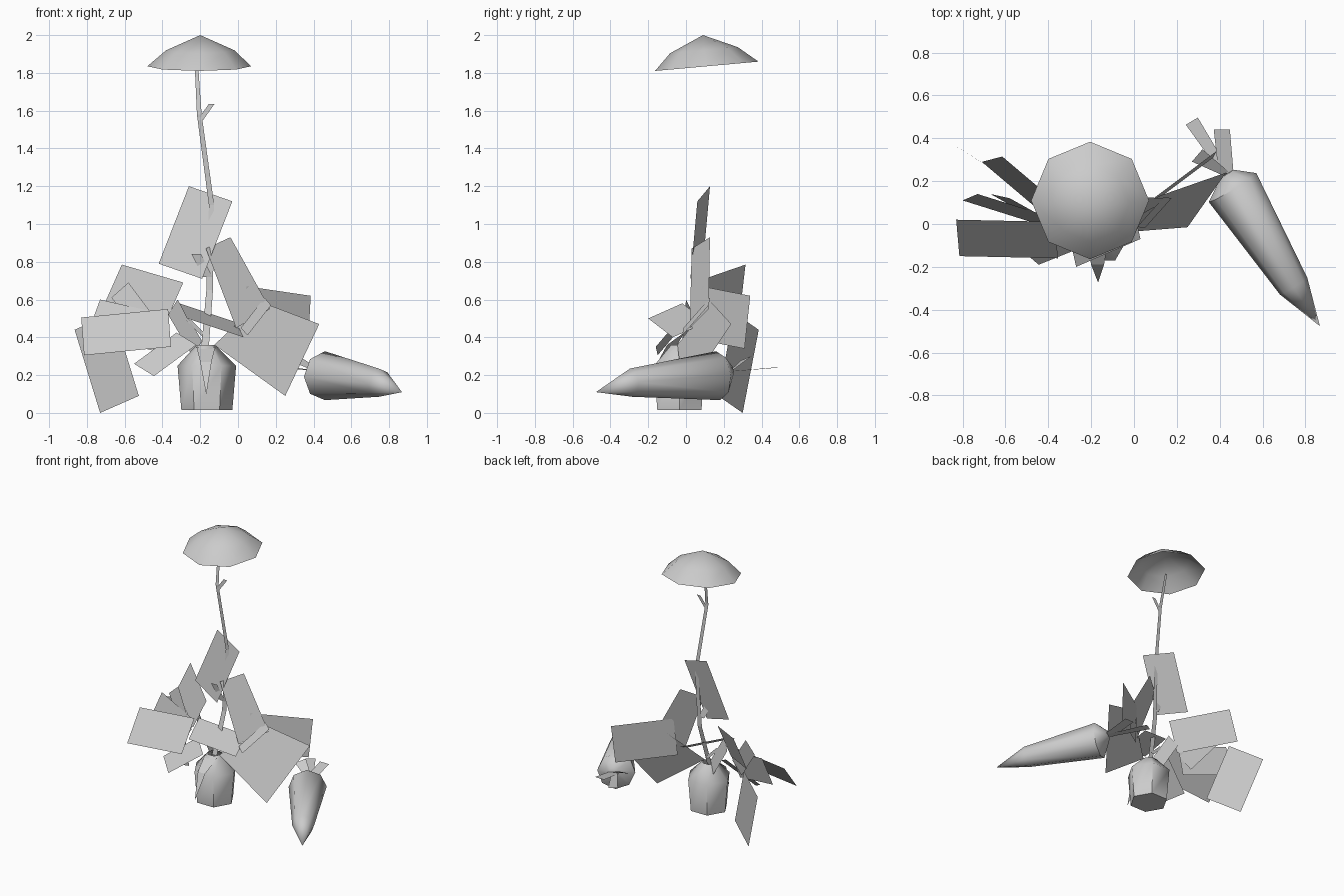
import bpy, bmesh, math
from mathutils import Vector

default_cube = bpy.data.objects.get("Cube")
if default_cube:
    bpy.data.objects.remove(default_cube, do_unlink=True)

grey = bpy.data.materials.new("plain grey")
grey.use_nodes = True
colour = (0.6, 0.6, 0.6, 1)
grey.diffuse_color = colour
grey.node_tree.nodes["Principled BSDF"].inputs["Base Color"].default_value = colour


def finish(name, bm, smooth=False):
    """Turn a bmesh into a named object."""
    mesh = bpy.data.meshes.new(name)
    bm.to_mesh(mesh)
    bm.free()
    mesh.materials.append(grey)
    obj = bpy.data.objects.new(name, mesh)
    bpy.context.collection.objects.link(obj)
    if smooth:
        bpy.ops.object.select_all(action='DESELECT')
        obj.select_set(True)
        bpy.context.view_layer.objects.active = obj
        bpy.ops.object.shade_smooth_by_angle(angle=math.radians(50))
    return obj


def card(name, a, b, c, d=None):
    """Flat leaf card; the fourth corner completes a parallelogram."""
    a, b, c = Vector(a), Vector(b), Vector(c)
    d = Vector(d) if d else a + c - b
    bm = bmesh.new()
    bm.faces.new([bm.verts.new(p) for p in (a, b, c, d)])
    finish(name, bm)


def ribbon(name, points, widths, side=(1, 0, 0)):
    """Flat strip along a path, widened along one direction."""
    side = Vector(side).normalized()
    bm = bmesh.new()
    rows = []
    for p, w in zip(points, widths):
        p = Vector(p)
        rows.append([bm.verts.new(p - side * w / 2), bm.verts.new(p + side * w / 2)])
    for low, high in zip(rows, rows[1:]):
        bm.faces.new((low[0], low[1], high[1], high[0]))
    finish(name, bm)


def loft(name, rings, axis, sides, cap_start=True):
    """Skin of rings (centre, radius) square to an axis; radius 0 is a point."""
    axis = Vector(axis).normalized()
    u = Vector((1, 0, 0))
    u = (u - axis * u.dot(axis)).normalized()
    v = axis.cross(u)
    bm = bmesh.new()
    loops = []
    for centre, radius in rings:
        centre = Vector(centre)
        if radius == 0:
            loops.append([bm.verts.new(centre)] * sides)
            continue
        angles = [math.tau * i / sides for i in range(sides)]
        loops.append([bm.verts.new(centre + radius * (u * math.cos(t) + v * math.sin(t)))
                      for t in angles])
    for low, high in zip(loops, loops[1:]):
        for i in range(sides):
            j = (i + 1) % sides
            corners = [low[i], low[j], high[j], high[i]]
            bm.faces.new(list(dict.fromkeys(corners)))
    if cap_start:
        bm.faces.new(list(reversed(loops[0])))
    finish(name, bm, smooth=True)


# Mushroom-like canopy, open underneath
loft("canopy", [((-0.205, 0.11, 1.835), 0.275), ((-0.2, 0.095, 1.92), 0.18),
                ((-0.2, 0.09, 2), 0)], (0, -0.09, 1), 8, cap_start=False)

# Bulb-shaped base
loft("bulb", [((-0.165, -0.035, 0.015), 0.135), ((-0.165, -0.035, 0.25), 0.155),
              ((-0.17, -0.035, 0.36), 0.05)], (0, 0, 1), 6)
card("bulb_front_leaf", (-0.22, -0.08, 0.35), (-0.12, -0.08, 0.35),
     (-0.14, -0.19, 0.27), (-0.2, -0.19, 0.27))
ribbon("bulb_leaf_tip", [(-0.17, -0.19, 0.27), (-0.168, -0.27, 0.1)], [0.06, 0.002])

# Stem with small twigs
ribbon("stem", [(-0.22, 0.09, 1.84), (-0.205, 0.045, 1.58), (-0.14, 0.075, 1.1),
                (-0.15, 0.05, 0.65), (-0.175, -0.03, 0.34)],
       [0.018, 0.025, 0.028, 0.035, 0.04])
ribbon("upper_twig", [(-0.2, 0.045, 1.55), (-0.14, 0.05, 1.635)], [0.03, 0.03])
ribbon("middle_twig", [(-0.16, 0.05, 0.72), (-0.22, 0.03, 0.84)], [0.05, 0.05])
ribbon("lower_twig", [(-0.17, 0, 0.4), (-0.26, -0.01, 0.49)], [0.03, 0.03])

# Large leaves along the stem
card("top_leaf", (-0.42, 0.09, 0.79), (-0.26, 0.127, 1.2), (-0.03, 0.06, 1.12))
card("upper_leaf", (-0.17, 0.03, 0.87), (-0.04, 0.127, 0.93), (0.17, 0.12, 0.55),
     (-0.01, 0.02, 0.45))

# Leaves on the left side
card("left_back_leaf", (0.045, 0.085, 0.67), (0.385, 0.34, 0.62), (0.37, 0.31, 0.34))
card("left_front_leaf", (0.115, 0.13, 0.59), (0.43, 0.24, 0.47), (0.25, -0.015, 0.09),
     (-0.125, -0.045, 0.36))
card("left_narrow_leaf", (0.14, 0.127, 0.61), (0.175, 0.12, 0.57), (0.05, -0.02, 0.41))
card("front_cross_leaf", (-0.31, -0.02, 0.58), (-0.27, -0.2, 0.5), (0.03, -0.07, 0.4))

# Leaves on the right side
card("right_front_leaf", (-0.83, 0.02, 0.505), (-0.37, 0.01, 0.55), (-0.355, -0.16, 0.35))
card("right_upper_leaf", (-0.71, 0.29, 0.57), (-0.615, 0.315, 0.785), (-0.29, 0.04, 0.69))
card("right_drooping_leaf", (-0.865, 0.385, 0.44), (-0.73, 0.3, 0), (-0.525, 0.17, 0.09))
card("right_middle_leaf", (-0.73, 0.14, 0.6), (-0.38, 0.03, 0.52), (-0.45, 0, 0.33))
card("right_pointed_leaf", (-0.67, 0.14, 0.61), (-0.58, 0.12, 0.69), (-0.4, 0.02, 0.45))
card("right_lower_leaf", (-0.55, -0.1, 0.26), (-0.445, -0.19, 0.195), (-0.22, -0.1, 0.36))
card("right_narrow_leaf", (-0.32, 0, 0.6), (-0.37, 0.04, 0.52), (-0.24, 0.02, 0.3))

# Root vegetable lying on its side
loft("root_body", [((0.435, 0.235, 0.22), 0.035), ((0.46, 0.17, 0.197), 0.13),
                   ((0.745, -0.29, 0.16), 0.075), ((0.868, -0.477, 0.11), 0)],
     (0.43, -0.7, -0.06), 8)

# Short leaves at the root crown
crown = (0.43, 0.235, 0.22)
ribbon("crown_leaf_middle", [crown, (0.41, 0.44, 0.26)], [0.07, 0.075])
ribbon("crown_leaf_long", [crown, (0.27, 0.48, 0.24)], [0.04, 0.065], (0.85, 0.5, 0))
ribbon("crown_leaf_side", [crown, (0.295, 0.32, 0.29)], [0.03, 0.08], (0.6, 0.7, 0.3))
